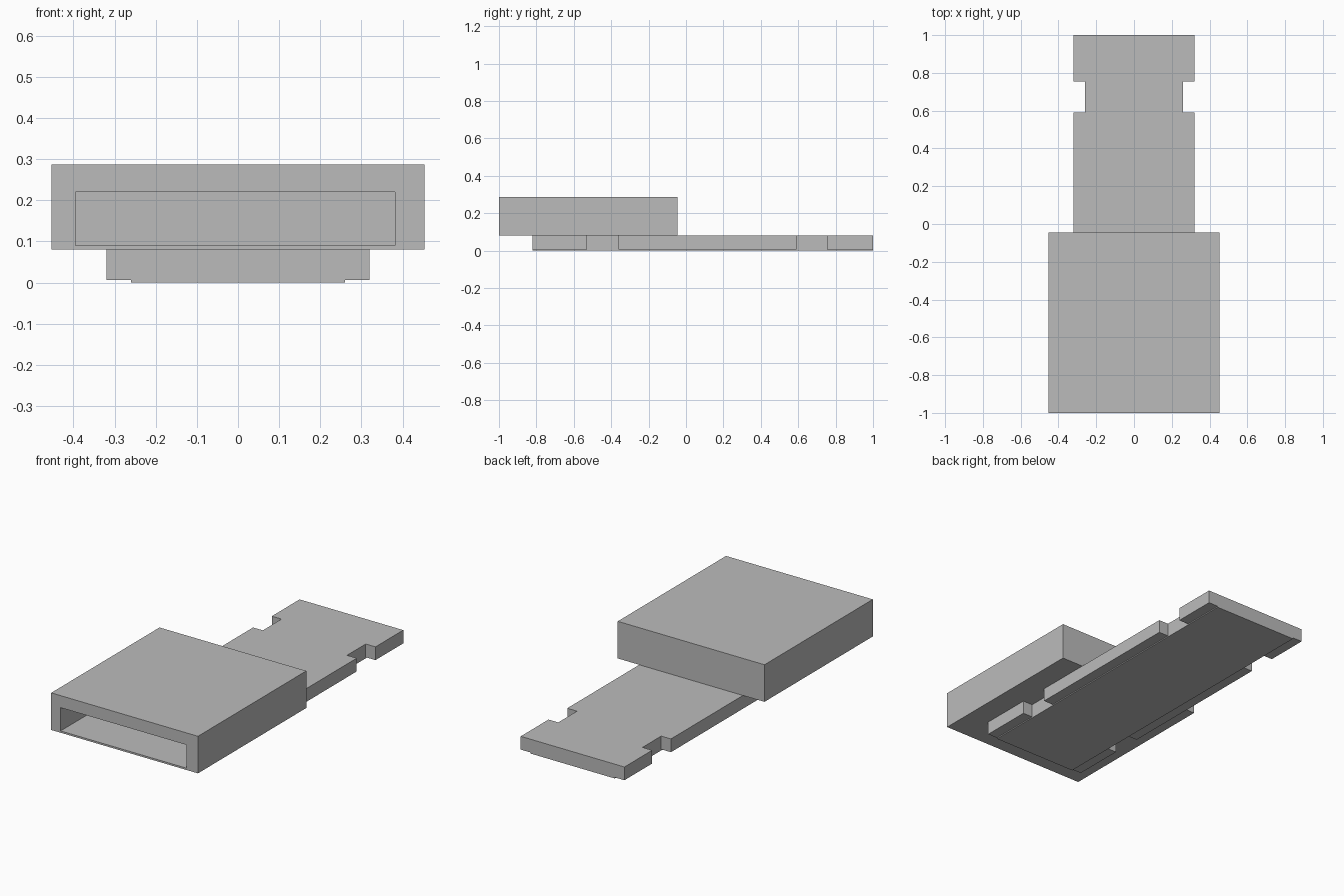
import bpy
import bmesh
from mathutils import Vector

default = bpy.data.objects.get("Cube")
if default:
    bpy.data.objects.remove(default, do_unlink=True)

grey = bpy.data.materials.new("plain_grey")
grey.use_nodes = True
GREY = (0.5, 0.5, 0.5, 1)
grey.diffuse_color = GREY
grey.node_tree.nodes["Principled BSDF"].inputs["Base Color"].default_value = GREY


def finish(name, bm):
    """Turn a bmesh into a flat-shaded object."""
    bmesh.ops.recalc_face_normals(bm, faces=bm.faces)
    mesh = bpy.data.meshes.new(name)
    bm.to_mesh(mesh)
    bm.free()
    mesh.materials.append(grey)
    obj = bpy.data.objects.new(name, mesh)
    bpy.context.collection.objects.link(obj)
    return obj


def block(bm, x, y, z):
    """Add a box spanning the given ranges."""
    verts = bmesh.ops.create_cube(bm, size=1)["verts"]
    for v in verts:
        v.co = Vector(r[0] if c < 0 else r[1] for c, r in zip(v.co, (x, y, z)))


# Circuit board: notched outline, extruded up
HALF, NOTCH = 0.32, 0.26
FRONT, BACK, TOP = -0.82, 1.0, 0.08
notches = [(-0.53, -0.36), (0.59, 0.755)]
side = [(HALF, FRONT)]
for a, b in notches:
    side += [(HALF, a), (NOTCH, a), (NOTCH, b), (HALF, b)]
side.append((HALF, BACK))
outline = side + [(-x, y) for x, y in reversed(side)]
bm = bmesh.new()
base = bm.faces.new([bm.verts.new((x, y, 0.006)) for x, y in outline])
top = bmesh.ops.extrude_face_region(bm, geom=[base], use_keep_orig=True)["geom"]
for v in top:
    if isinstance(v, bmesh.types.BMVert):
        v.co.z = TOP
finish("circuit_board", bm)

# Thin raised strip under the middle of the board
bm = bmesh.new()
block(bm, (-NOTCH, NOTCH), (FRONT, BACK), (0, 0.006))
finish("board_underside", bm)

# Connector shell: box with a slot sunk into its front
bm = bmesh.new()
block(bm, (-0.453, 0.453), (-1, -0.045), (TOP, 0.287))
bm.normal_update()
front = min(bm.faces, key=lambda f: f.calc_center_median().y)
bmesh.ops.inset_region(bm, faces=[front], thickness=0.03)
for v in front.verts:
    v.co.x = 0.382 if v.co.x > 0 else -0.395
    v.co.z = 0.22 if v.co.z > 0.18 else 0.09
pocket = bmesh.ops.extrude_discrete_faces(bm, faces=[front])["faces"][0]
for v in pocket.verts:
    v.co.y = -0.105
finish("connector_shell", bm)
